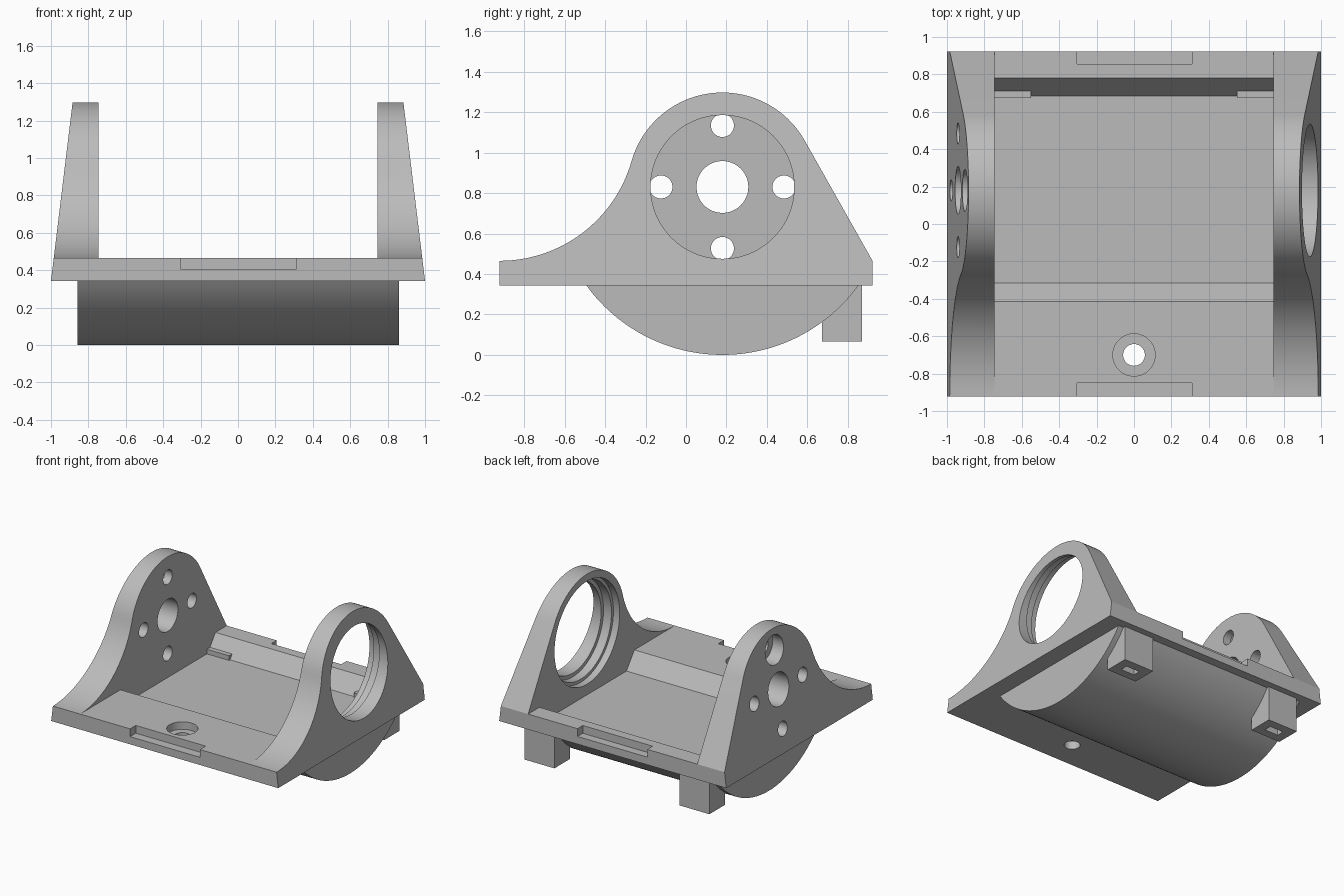
import bpy, bmesh
from math import sin, cos, pi, hypot, atan2, acos, radians
from mathutils import Matrix

cube = bpy.data.objects.get("Cube")
if cube:
    bpy.data.objects.remove(cube, do_unlink=True)

grey = bpy.data.materials.new("plain_grey")
grey.use_nodes = True
colour = (0.5, 0.5, 0.5, 1)
grey.diffuse_color = colour
grey.node_tree.nodes["Principled BSDF"].inputs["Base Color"].default_value = colour

BOTTOM, TOP = 0.342, 0.465     # plate faces
HALF = 0.922                   # half depth of the plate
CY, CZ = 0.18, 0.83            # shared axis of walls and drum
R = 0.467                      # rounded wall top
INNER = 0.745                  # inner face of the walls


def finish(name, bm):
    bmesh.ops.recalc_face_normals(bm, faces=bm.faces)
    mesh = bpy.data.meshes.new(name)
    bm.to_mesh(mesh)
    bm.free()
    mesh.materials.append(grey)
    obj = bpy.data.objects.new(name, mesh)
    bpy.context.collection.objects.link(obj)
    return obj


def prism(name, outline, x0, x1):
    """Extrude a (y, z) outline along x."""
    bm = bmesh.new()
    face = bm.faces.new([bm.verts.new((x0, y, z)) for y, z in outline])
    out = bmesh.ops.extrude_face_region(bm, geom=[face])
    moved = [v for v in out["geom"] if isinstance(v, bmesh.types.BMVert)]
    bmesh.ops.translate(bm, vec=(x1 - x0, 0, 0), verts=moved)
    return finish(name, bm)


def box(name, x0, x1, y0, y1, z0, z1):
    return prism(name, [(y0, z0), (y1, z0), (y1, z1), (y0, z1)], x0, x1)


def rod(axis, radius, start, end, a, b, sides=64):
    """Cylinder along x at (y, z) = (a, b), or along z at (x, y) = (a, b)."""
    bm = bmesh.new()
    bmesh.ops.create_cone(bm, cap_ends=True, segments=sides, radius1=radius,
                          radius2=radius, depth=end - start)
    mid = (start + end) / 2
    if axis == "x":
        bm.transform(Matrix.Translation((mid, a, b)) @ Matrix.Rotation(pi / 2, 4, "Y"))
    else:
        bm.transform(Matrix.Translation((a, b, mid)))
    return finish("cutter", bm)


def combine(target, tool, operation="DIFFERENCE"):
    mod = target.modifiers.new("combine", "BOOLEAN")
    mod.operation, mod.solver, mod.object = operation, "EXACT", tool
    bpy.context.view_layer.objects.active = target
    bpy.ops.object.modifier_apply(modifier=mod.name)
    bpy.data.objects.remove(tool, do_unlink=True)


def arc(cy, cz, r, a0, a1, n):
    return [(cy + r * cos(a0 + (a1 - a0) * i / n),
             cz + r * sin(a0 + (a1 - a0) * i / n)) for i in range(n + 1)]


# Side outline: concave sweep, rounded top, straight tangent down to the back
dy, dz = CY + HALF, CZ - TOP
sweep = (dy * dy + dz * dz - R * R) / (2 * (R + dz))
sweep_z = TOP + sweep
join = atan2(CZ - sweep_z, dy)
tangent = atan2(TOP - CZ, HALF - CY) + acos(R / hypot(HALF - CY, TOP - CZ))
outline = [(-HALF, BOTTOM)]
outline += arc(-HALF, sweep_z, sweep, -pi / 2, join, 32)
outline += arc(CY, CZ, R, join + pi, tangent, 40)[1:]
outline += [(HALF, TOP), (HALF, BOTTOM)]
body = prism("cradle_body", outline, -1, 1)

# Outer faces lean inwards with height
for v in body.data.vertices:
    v.co.x *= 1 - 0.121 * (v.co.z - BOTTOM)

# Drum segment under the plate
drum_r = CZ
end = acos((CZ - BOTTOM) / drum_r)
curve = arc(CY, CZ, drum_r, -pi / 2 - end, -pi / 2 + end, 56)
lip = [(curve[-1][0], TOP - 0.05), (curve[0][0], TOP - 0.05)]
combine(body, prism("drum", curve + lip, -0.857, 0.86), "UNION")

# Space between the walls, with a sunken floor and sloped ends
FLOOR = 0.335
combine(body, prism("cutter", [
    (-1.1, TOP), (-0.415, TOP), (-0.315, FLOOR), (0.685, FLOOR),
    (0.78, TOP), (1.1, TOP), (1.1, 2), (-1.1, 2)], -INNER, INNER))

# Rear feet with a small pocket underneath
for side in (-1, 1):
    x0, x1 = sorted((side * 0.55, side * 0.815))
    mid = (x0 + x1) / 2
    combine(body, box("foot", x0, x1, 0.673, 0.87, 0.065, BOTTOM + 0.03), "UNION")
    combine(body, box("cutter", mid - 0.06, mid + 0.06, 0.74, 0.8, 0, 0.16))

# Notches in the front and back edges
for y0, y1 in ((-1.1, -0.85), (0.855, 1.1)):
    combine(body, box("cutter", -0.305, 0.31, y0, y1, 0.403, 0.6))

# Counterbored screw hole in the front of the plate
combine(body, rod("z", 0.058, 0, 1, 0, -0.7))
combine(body, rod("z", 0.113, 0.405, 1, 0, -0.7))

# Stepped bearing seat in the left wall
for radius, start, stop in ((0.355, 0.6, 1.2), (0.385, 0.6, 0.87), (0.41, 0.6, 0.8)):
    combine(body, rod("x", radius, start, stop, CY, CZ, 96))

# Shaft hole and four counterbored screw holes in the right wall
combine(body, rod("x", 0.128, -1.2, -0.6, CY, CZ))
for k in range(4):
    y, z = CY + 0.304 * cos(k * pi / 2), CZ + 0.304 * sin(k * pi / 2)
    combine(body, rod("x", 0.057, -1.2, -0.6, y, z, 40))
    combine(body, rod("x", 0.113, -1.2, -0.81, y, z, 48))

bpy.ops.object.select_all(action="DESELECT")
body.select_set(True)
bpy.context.view_layer.objects.active = body
bpy.ops.object.shade_smooth_by_angle(angle=radians(25))
